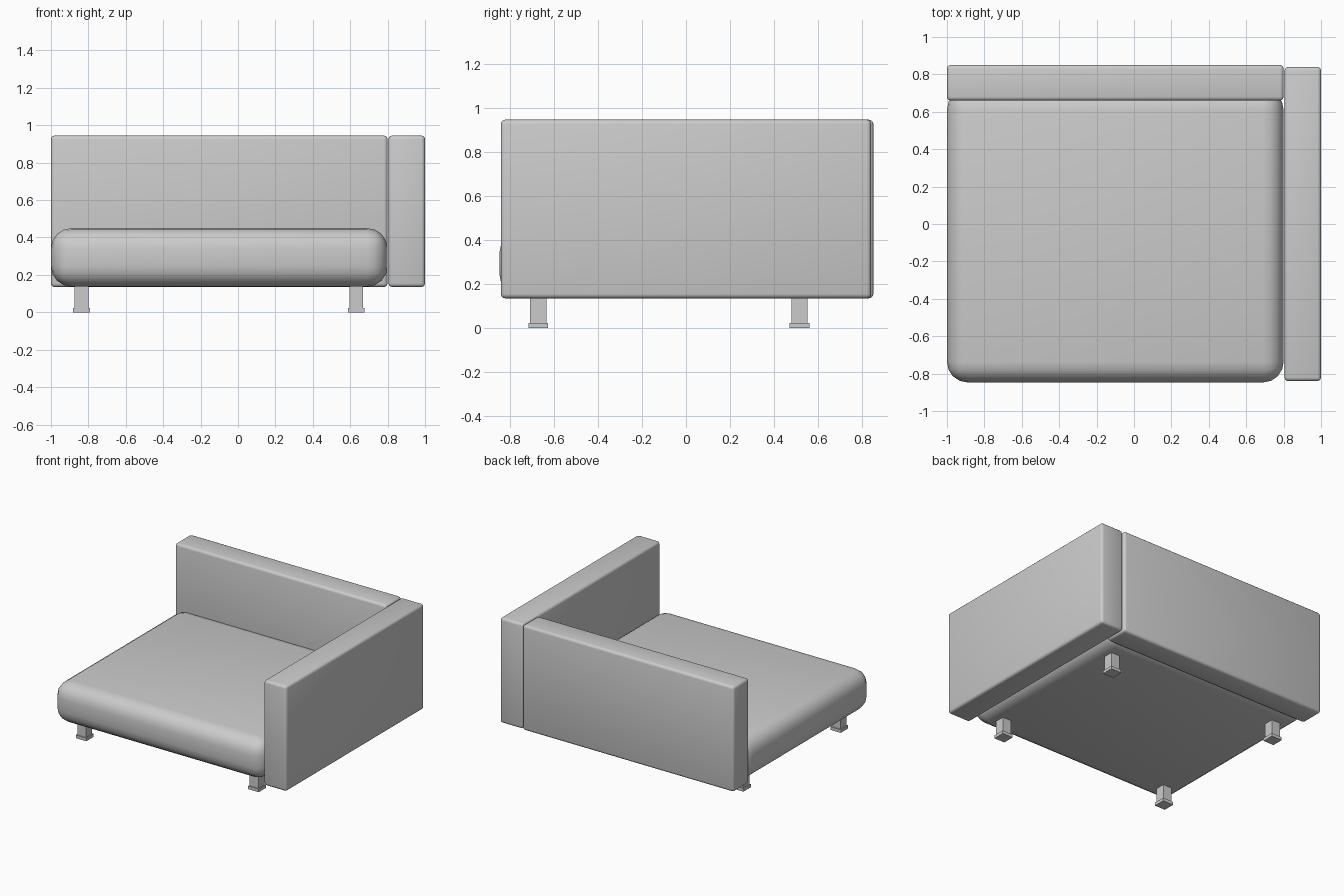
import bpy
import math

if "Cube" in bpy.data.objects:
    bpy.data.objects.remove(bpy.data.objects["Cube"])


def box(name, x, y, z, bevel=0.0, segments=3):
    """Box from axis ranges, with optionally rounded edges."""
    bpy.ops.mesh.primitive_cube_add(size=1)
    ob = bpy.context.object
    ob.name = name
    ob.location = [(a + b) / 2 for a, b in (x, y, z)]
    ob.scale = [b - a for a, b in (x, y, z)]
    bpy.ops.object.transform_apply(location=False, rotation=False, scale=True)
    if bevel:
        mod = ob.modifiers.new("rounding", 'BEVEL')
        mod.width = bevel
        mod.segments = segments
        mod.limit_method = 'NONE'
        bpy.ops.object.modifier_apply(modifier=mod.name)
        bpy.ops.object.shade_smooth_by_angle(angle=math.radians(40))
    return ob


# Upholstered parts; the seat's rear edge tucks into the backrest
box("seat_cushion", (-1.0, 0.80), (-0.847, 0.72), (0.137, 0.45), 0.11, 4)
box("backrest", (-1.0, 0.80), (0.66, 0.85), (0.135, 0.945), 0.02)
box("armrest", (0.805, 1.0), (-0.84, 0.84), (0.135, 0.945), 0.02)

# Four square legs with foot plates
for side, lx in (("left", -0.837), ("right", 0.632)):
    for end, ly in (("front", -0.67), ("back", 0.515)):
        for part, h, z in (("leg", 0.037, (0.022, 0.15)), ("foot", 0.045, (0.0, 0.024))):
            box(f"{end}_{side}_{part}", (lx - h, lx + h), (ly - h, ly + h), z)
